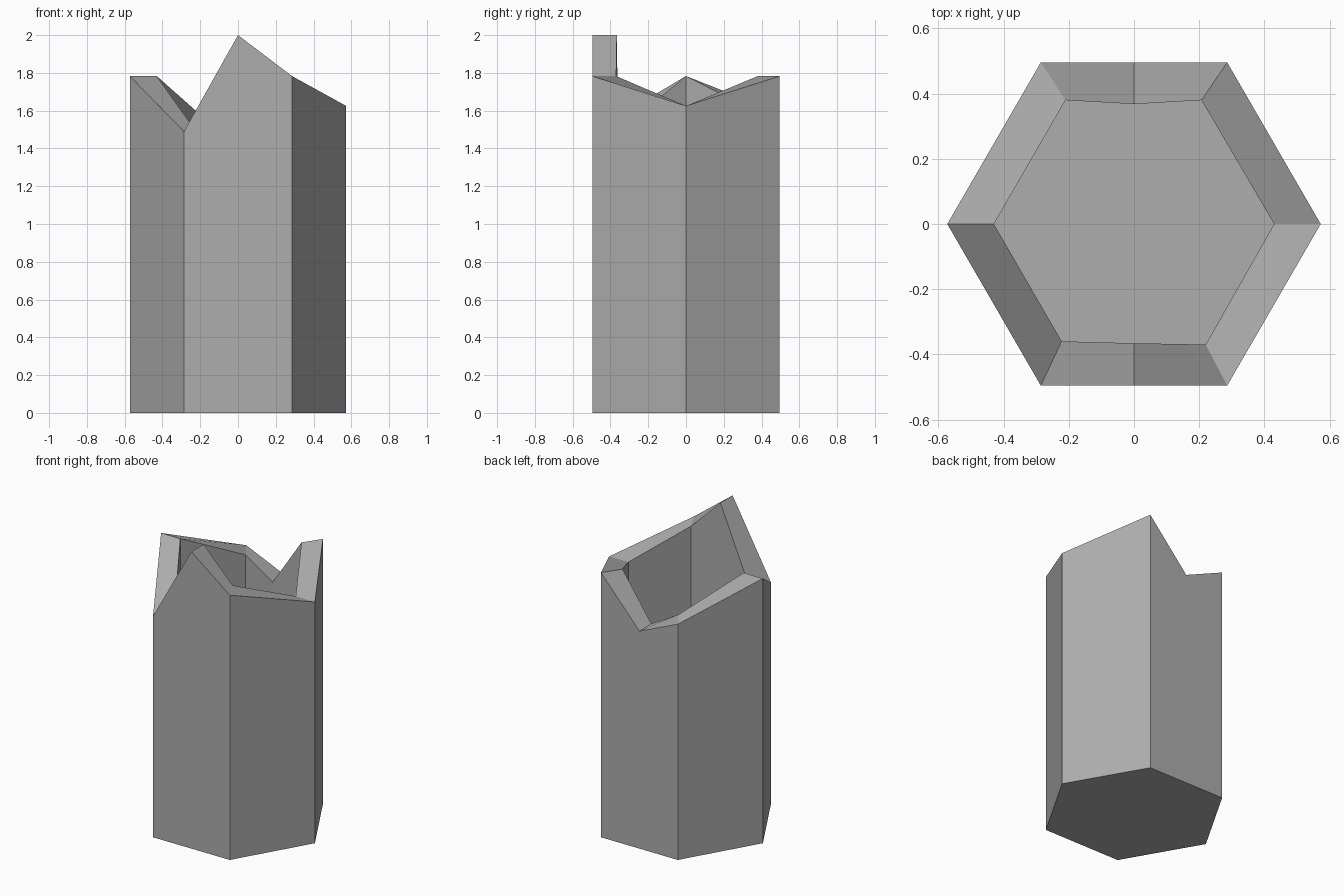
import bpy, bmesh

if "Cube" in bpy.data.objects:
    bpy.data.objects.remove(bpy.data.objects["Cube"])

# Rim profile, counter-clockwise: outer x, outer y, inner x, inner y, rim height
RIM = [
    (0.573, 0.0, 0.43, 0.0, 1.625),
    (0.286, 0.496, 0.207, 0.38, 1.783),
    (0.0, 0.496, 0.0, 0.368, 1.465),
    (-0.286, 0.496, -0.21, 0.38, 1.588),
    (-0.573, 0.0, -0.43, 0.0, 1.783),
    (-0.286, -0.496, -0.222, -0.36, 1.49),
    (0.0, -0.496, 0.0, -0.366, 2.0),
    (0.286, -0.496, 0.22, -0.37, 1.783),
]
FLOOR = 0.13

bm = bmesh.new()


def ring(points):
    return [bm.verts.new(p) for p in points]


def bridge(a, b):
    n = len(a)
    for i in range(n):
        j = (i + 1) % n
        bm.faces.new((a[i], a[j], b[j], b[i]))


# Outer wall, jagged rim and inner wall
rings = [
    ring((ox, oy, 0) for ox, oy, ix, iy, z in RIM),
    ring((ox, oy, z) for ox, oy, ix, iy, z in RIM),
    ring((ix, iy, z) for ox, oy, ix, iy, z in RIM),
    ring((ix, iy, FLOOR) for ox, oy, ix, iy, z in RIM),
]
for lower, upper in zip(rings, rings[1:]):
    bridge(lower, upper)

# Underside and inside floor
bm.faces.new(rings[0][::-1])
bm.faces.new(rings[3])
bmesh.ops.recalc_face_normals(bm, faces=bm.faces[:])

mesh = bpy.data.meshes.new("broken_hexagonal_column")
bm.to_mesh(mesh)
bm.free()
column = bpy.data.objects.new("broken_hexagonal_column", mesh)
bpy.context.collection.objects.link(column)

# Dark grey stone
stone = bpy.data.materials.new("dark_grey")
stone.diffuse_color = (0.42, 0.42, 0.42, 1)
stone.use_nodes = True
stone.node_tree.nodes["Principled BSDF"].inputs["Base Color"].default_value = stone.diffuse_color
mesh.materials.append(stone)
